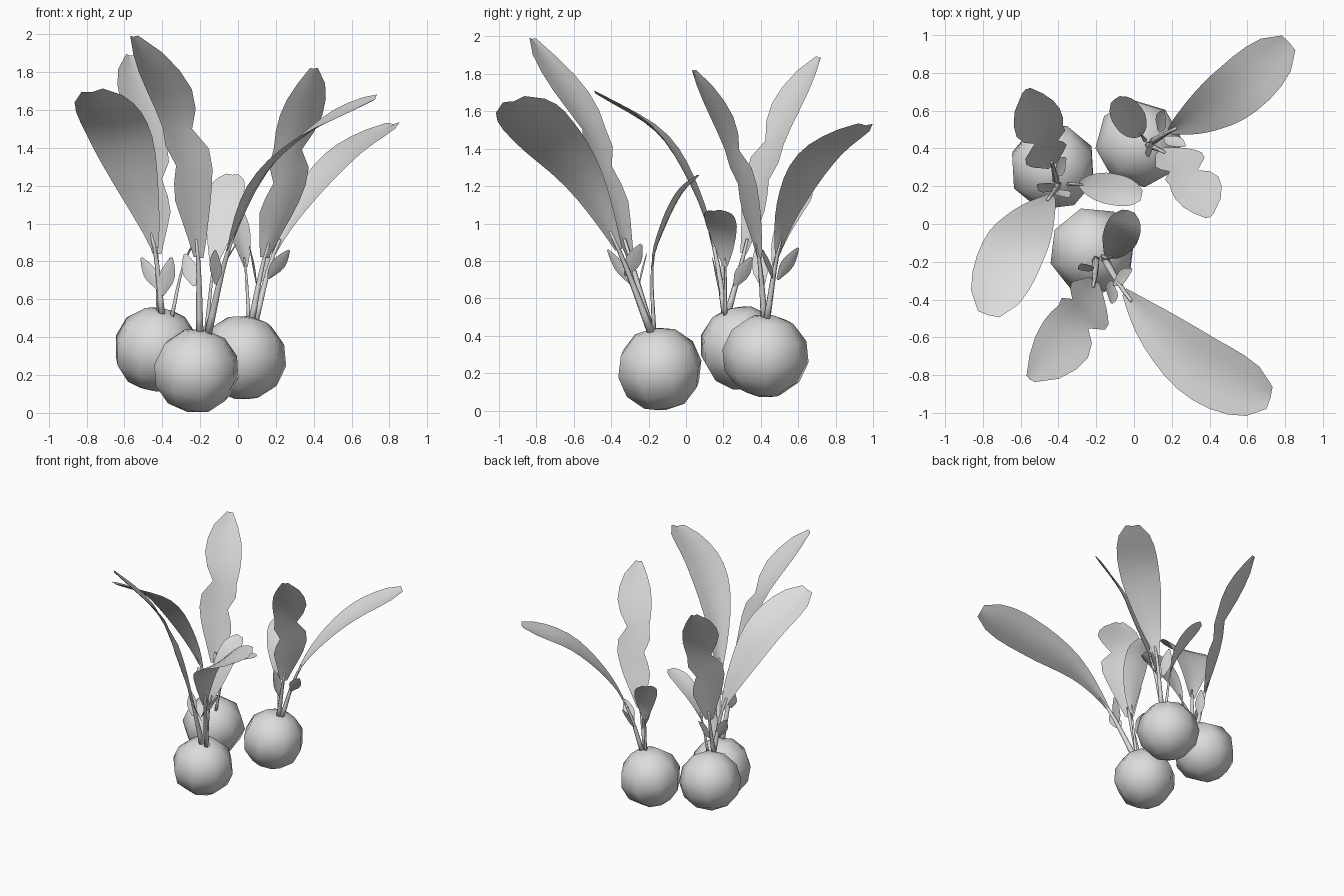
import bpy, bmesh, math
from mathutils import Vector

if "Cube" in bpy.data.objects:
    bpy.data.objects.remove(bpy.data.objects["Cube"], do_unlink=True)

grey = bpy.data.materials.new("plain_grey")
grey.use_nodes = True
grey.diffuse_color = (0.72, 0.72, 0.72, 1)
grey.node_tree.nodes["Principled BSDF"].inputs["Base Color"].default_value = grey.diffuse_color

STEPS = 4  # samples per path segment
UP = Vector((0, 0, 1))

# Half-width along the blade, as a fraction of the widest half
STRAP = [.12, .26, .4, .53, .66, .78, .89, .97, 1, 1, .94, .78, .35]
SPOON = [.15, .38, .55, .68, .8, .9, .98, 1, 1, .97, .88, .7, .35]
NOTCHED_FAR = [.2, .36, .5, .66, .82, .95, .92, .42, .8, 1, .95, .72, .18]
NOTCHED_NEAR = [.2, .4, .6, .78, .72, .52, .86, .82, .9, .9, .78, .52, .16]
LEAFLET = [.2, .55, .9, 1, .85, .55, .15]


def finish(name, bm):
    """Turn a bmesh into a smooth grey object."""
    mesh = bpy.data.meshes.new(name)
    bm.to_mesh(mesh)
    bm.free()
    mesh.materials.append(grey)
    for poly in mesh.polygons:
        poly.use_smooth = True
    obj = bpy.data.objects.new(name, mesh)
    bpy.context.collection.objects.link(obj)
    return obj


def loft(name, rows, closed=False):
    """Skin a list of equally long point rows with quads."""
    bm = bmesh.new()
    grid = [[bm.verts.new(p) for p in row] for row in rows]
    count = len(grid[0])
    for a, b in zip(grid, grid[1:]):
        for i in range(count if closed else count - 1):
            j = (i + 1) % count
            bm.faces.new((a[i], a[j], b[j], b[i]))
    if closed:
        bm.faces.new(grid[0])
        bm.faces.new(grid[-1])
        bmesh.ops.recalc_face_normals(bm, faces=bm.faces)
    return finish(name, bm)


def smooth_path(points):
    """Catmull-Rom curve through the points."""
    pts = [Vector(p) for p in points]
    pts = [2 * pts[0] - pts[1]] + pts + [2 * pts[-1] - pts[-2]]
    path = []
    for a, b, c, d in zip(pts, pts[1:], pts[2:], pts[3:]):
        for k in range(STEPS):
            t = k / STEPS
            path.append(0.5 * (2 * b + (c - a) * t + (2 * a - 5 * b + 4 * c - d) * t ** 2
                               + (3 * b - a - 3 * c + d) * t ** 3))
    return path + [pts[-2]]


def tangents(path):
    last = len(path) - 1
    return [(path[min(i + 1, last)] - path[max(i - 1, 0)]).normalized()
            for i in range(last + 1)]


def blade(name, path, hint, width, far, near):
    """Thin leaf surface with slightly raised edges."""
    rows = []
    for p, t, f, n in zip(path, tangents(path), far, near):
        side = Vector(hint) - t * t.dot(Vector(hint))
        side.normalize()
        up = t.cross(side)
        up *= 0.04 * width * (1 if up.z > 0 else -1)
        half = side * width / 2
        rows.append([p - half * n + up * n, p - half * n / 2, p - up / 2,
                     p + half * f / 2, p + half * f + up * f])
    loft(name, rows)


def stem(name, path, radius):
    """Tapering five-sided stalk."""
    rows = []
    for i, (p, t) in enumerate(zip(path, tangents(path))):
        u = t.cross(Vector((0, 1, 0))).normalized()
        v = t.cross(u)
        r = radius * (1 - 0.6 * i / (len(path) - 1))
        angles = [math.tau * k / 5 for k in range(5)]
        rows.append([p + (u * math.cos(a) + v * math.sin(a)) * r for a in angles])
    loft(name, rows, closed=True)


def leaf(name, points, hint, width, radius, far=STRAP, near=STRAP):
    path = smooth_path(points)
    stem(name + "_stem", path[:STEPS + 2], radius)
    blade(name + "_blade", path[STEPS:], hint, width, far, near)


def leaflet(name, base, tip):
    """Small leaf beside a stem, turned half away from its own lean."""
    base, tip = Vector(base), Vector(tip)
    path = [base.lerp(tip, k / 6) for k in range(7)]
    lean = tip - base
    hint = lean.cross(UP).normalized() - (lean - UP * lean.z).normalized()
    blade(name, path, hint, 0.085, LEAFLET, LEAFLET)


def bulb(name, centre, tilt):
    bm = bmesh.new()
    bmesh.ops.create_uvsphere(bm, u_segments=8, v_segments=6, radius=0.235)
    obj = finish(name, bm)
    obj.location = centre
    obj.rotation_euler = tilt
    obj.scale.z = 0.96


# Front radish
bulb("front_bulb", (-.22, -.14, .222), (.2, .15, .3))
leaf("front_large_leaf", [(-.16, -.18, .4), (-.05, -.36, .86), (.11, -.55, 1.23),
                          (.38, -.77, 1.49), (.72, -.92, 1.66)],
     (.5, .8, .38), .36, .023)
leaf("front_notched_leaf", [(-.2, -.18, .4), (-.21, -.3, .82), (-.25, -.42, 1.2),
                            (-.33, -.56, 1.6), (-.55, -.82, 1.99)],
     (.26, -.2, 0), .32, .023, NOTCHED_FAR, NOTCHED_NEAR)
leaf("front_small_leaf", [(-.17, -.17, .4), (-.13, -.18, .77), (-.09, -.12, .98),
                          (-.06, -.03, 1.16), (-.03, .07, 1.26)],
     (1, -.2, 0), .19, .013, SPOON, SPOON)
leaflet("front_leaflet_inner", (-.11, -.32, .72), (-.01, -.24, .89))
leaflet("front_leaflet_outer", (-.12, -.3, .68), (-.12, -.42, .86))
leaflet("front_leaflet_side", (-.23, -.25, .67), (-.28, -.21, .84))

# Right radish
bulb("right_bulb", (-.43, .3, .335), (.35, .1, .5))
leaf("right_large_leaf", [(-.4, .21, .51), (-.44, .15, .87), (-.53, .04, 1.19),
                          (-.64, -.15, 1.49), (-.77, -.48, 1.7)],
     (.95, -.2, .1), .34, .02)
leaf("right_notched_leaf", [(-.41, .22, .51), (-.43, .31, .84), (-.46, .38, 1.15),
                            (-.49, .5, 1.53), (-.57, .71, 1.89)],
     (-.8, -.6, 0), .29, .02, NOTCHED_FAR, NOTCHED_NEAR)
leaf("right_small_leaf", [(-.35, .21, .5), (-.29, .21, .77), (-.21, .2, .92),
                          (-.09, .18, 1.02), (.04, .15, 1.07)],
     (.1, 1, 0), .165, .012, SPOON, SPOON)
leaflet("right_leaflet_outer", (-.42, .18, .65), (-.51, .21, .82))
leaflet("right_leaflet_inner", (-.4, .18, .62), (-.35, .14, .82))
leaflet("right_leaflet_side", (-.41, .26, .66), (-.36, .35, .82))

# Back radish
bulb("back_bulb", (.025, .425, .292), (-.15, .2, .1))
leaf("back_large_leaf", [(.09, .43, .47), (.19, .49, .84), (.34, .57, 1.11),
                         (.56, .72, 1.36), (.82, .96, 1.53)],
     (.2, -.25, 0), .3, .02)
leaf("back_notched_leaf", [(.07, .42, .47), (.14, .39, .82), (.23, .33, 1.12),
                           (.31, .22, 1.48), (.4, .04, 1.82)],
     (.22, .12, 0), .27, .02, NOTCHED_FAR, NOTCHED_NEAR)
leaf("back_small_leaf", [(.06, .44, .47), (.04, .47, .77), (.01, .51, .93),
                         (-.04, .58, 1.06), (-.1, .66, 1.16)],
     (.75, .6, 0), .17, .012, SPOON, SPOON)
leaflet("back_leaflet_outer", (.16, .46, .71), (.27, .41, .86))
leaflet("back_leaflet_inner", (.13, .49, .7), (.16, .6, .87))
leaflet("back_leaflet_side", (.1, .41, .66), (.06, .38, .88))
